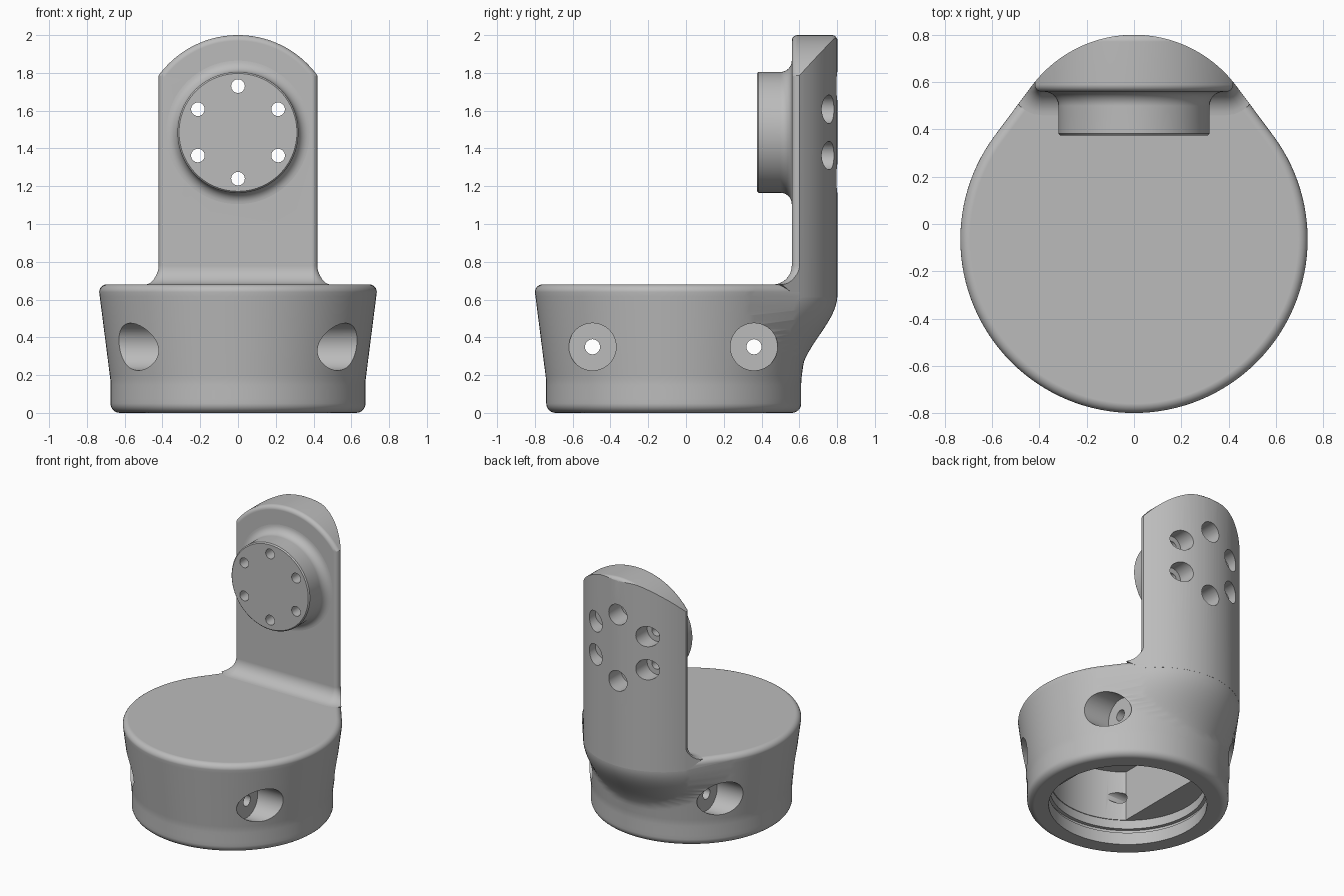
import bpy, bmesh, math
from math import sin, cos, pi, sqrt
from mathutils import Vector

cube = bpy.data.objects.get("Cube")
if cube:
    bpy.data.objects.remove(cube, do_unlink=True)

grey = bpy.data.materials.new("plain grey")
grey.use_nodes = True
grey.diffuse_color = (0.5, 0.5, 0.5, 1)
grey.node_tree.nodes["Principled BSDF"].inputs["Base Color"].default_value = (0.5, 0.5, 0.5, 1)

N = 128            # segments around the body
CY = -0.065        # centre of the round base
BACK_R = 0.541     # radius of the rounded back
BOSS_Z = 1.485     # height of the mounting boss


def loft(name, rings):
    """Skin a list of equal-length rings and cap both ends."""
    bm = bmesh.new()
    loops = [[bm.verts.new(p) for p in ring] for ring in rings]
    n = len(loops[0])
    for a, b in zip(loops, loops[1:]):
        for i in range(n):
            j = (i + 1) % n
            bm.faces.new((a[i], a[j], b[j], b[i]))
    bm.faces.new(loops[0][::-1])
    bm.faces.new(loops[-1])
    bmesh.ops.recalc_face_normals(bm, faces=bm.faces)
    mesh = bpy.data.meshes.new(name)
    bm.to_mesh(mesh)
    bm.free()
    mesh.materials.append(grey)
    obj = bpy.data.objects.new(name, mesh)
    bpy.context.collection.objects.link(obj)
    return obj


def lathe(name, axis, centre, profile, n=64, clip=9):
    """Circular rings of (position, radius) along an axis."""
    rings = []
    for t, r in profile:
        ring = []
        for k in range(n):
            u, v = r * cos(2 * pi * k / n), r * sin(2 * pi * k / n)
            u = max(-clip, min(clip, u))
            p = {"x": (t, u, v), "y": (u, t, v), "z": (u, v, t)}[axis]
            ring.append(Vector(p) + Vector(centre))
        rings.append(ring)
    return loft(name, rings)


def combine(obj, tool, operation="DIFFERENCE"):
    bpy.context.view_layer.objects.active = obj
    mod = obj.modifiers.new("combine", "BOOLEAN")
    mod.operation = operation
    mod.solver = "EXACT"
    mod.object = tool
    bpy.ops.object.modifier_apply(modifier=mod.name)
    bpy.data.objects.remove(tool, do_unlink=True)


def finish(obj):
    bpy.ops.object.select_all(action="DESELECT")
    obj.select_set(True)
    bpy.context.view_layer.objects.active = obj
    bpy.ops.object.shade_smooth_by_angle(angle=math.radians(32))
    mod = obj.modifiers.new("flat caps", "WEIGHTED_NORMAL")
    mod.keep_sharp = True


def teardrop(z, radius, shift, inset=0.0):
    """Outline wrapped around the base circle and the rounded back."""
    ring = []
    for k in range(N):
        a = 2 * pi * k / N
        on_back = shift * sin(a) + BACK_R > radius
        r = (BACK_R if on_back else radius) - inset
        y = CY + (shift if on_back else 0)
        ring.append((r * cos(a), y + r * sin(a), z))
    return ring


def body_ring(z, inset=0.0):
    t = max(0, min(1, (z - 0.2) / 0.42))
    flare = max(0, min(1, (z - 0.17) / 0.47))
    shift = 0.134 + 0.191 * t * t * (3 - 2 * t)
    return teardrop(z, 0.675 + 0.06 * flare, shift, inset)


# Base: round below, flaring into the rounded back, with soft rims
quarter = [pi / 2 * i / 6 for i in range(7)]
rings = [body_ring(0.05 * (1 - sin(a)), 0.05 * (1 - cos(a))) for a in reversed(quarter)]
rings += [body_ring(0.05 + 0.59 * i / 24) for i in range(1, 24)]
rings += [body_ring(0.64 + 0.04 * sin(a), 0.04 * (1 - cos(a))) for a in quarter]
base = loft("base", rings)

# Stepped bore from below, flat-sided in its upper part
axis_point = (0, CY, 0)
for profile, clip in (
    ([(-0.1, 0.53), (0.10, 0.53)], 9),
    ([(0.09, 0.545), (0.115, 0.545)], 9),
    ([(0.08, 0.52), (0.18, 0.52)], 9),
    ([(0.07, 0.515), (0.55, 0.515)], 0.32),
):
    combine(base, lathe("bore_cutter", "z", axis_point, profile, N, clip))

# Recessed screw holes on both sides of the base
for y in (CY - 0.43, CY + 0.425):
    for side in (-1, 1):
        tool = lathe("recess_cutter", "x", (0, y, 0.35), [(side * 0.42, 0.125), (side, 0.125)])
        combine(base, tool)
    combine(base, lathe("screw_cutter", "x", (0, y, 0.35), [(-1, 0.04), (1, 0.04)], 32))
finish(base)


def post_ring(z, grow):
    """Plan of the post: rounded front corners, open-ended behind."""
    r = 0.03 + grow
    ring = [(-0.39 - r, 1.0, z)]
    ring += [(-0.39 - r * cos(a), 0.59 - r * sin(a), z) for a in quarter]
    ring += [(0.39 + r * cos(a), 0.59 - r * sin(a), z) for a in reversed(quarter)]
    return ring + [(0.39 + r, 1.0, z)]


def arch_ring(y, inset):
    r = 0.52 - inset
    ring = [(r * cos(pi * k / 64), y, 1.48 + r * sin(pi * k / 64)) for k in range(65)]
    return ring + [(-r, y, 0.3), (r, y, 0.3)]


# Post with a filleted foot, trimmed to the rounded back and arched top
foot = 0.1
rings = [post_ring(0.61, 0)]
for i in range(11):
    a = pi / 2 * i / 10
    rings.append(post_ring(0.68 + foot * (1 - cos(a)), foot * (1 - sin(a))))
post = loft("post", rings + [post_ring(2.2, 0)])
envelope = loft("back_trimmer", [teardrop(z, 0.735, 0.325) for z in (0.5, 2.4)])
combine(post, envelope, "INTERSECT")
soft = 0.03
rings = [arch_ring(0.3, soft)]
rings += [arch_ring(0.56 + soft * (1 - cos(a)), soft * (1 - sin(a))) for a in quarter]
rings += [arch_ring(0.802 - soft * (1 - sin(a)), soft * (1 - cos(a))) for a in quarter]
combine(post, loft("arch_trimmer", rings), "INTERSECT")

# Round mounting boss with a fillet at its root
profile = [(0.375, 0.312), (0.383, 0.32)]
for i in range(9):
    a = pi / 2 * i / 8
    profile.append((0.50 + 0.06 * sin(a), 0.38 - 0.06 * cos(a)))
profile.append((0.575, 0.38))
boss = lathe("mounting_boss", "y", (0, 0, BOSS_Z), profile, 96)

# Six bolt holes through boss and post, with recesses at the back
for k in range(6):
    a = pi / 2 + k * pi / 3
    centre = (0.245 * cos(a), 0, BOSS_Z + 0.245 * sin(a))
    for part in (post, boss):
        combine(part, lathe("bolt_cutter", "y", centre, [(0.3, 0.036), (1, 0.036)], 32))
    combine(post, lathe("bolt_recess_cutter", "y", centre, [(0.65, 0.075), (1, 0.075)], 48))
finish(post)
finish(boss)
